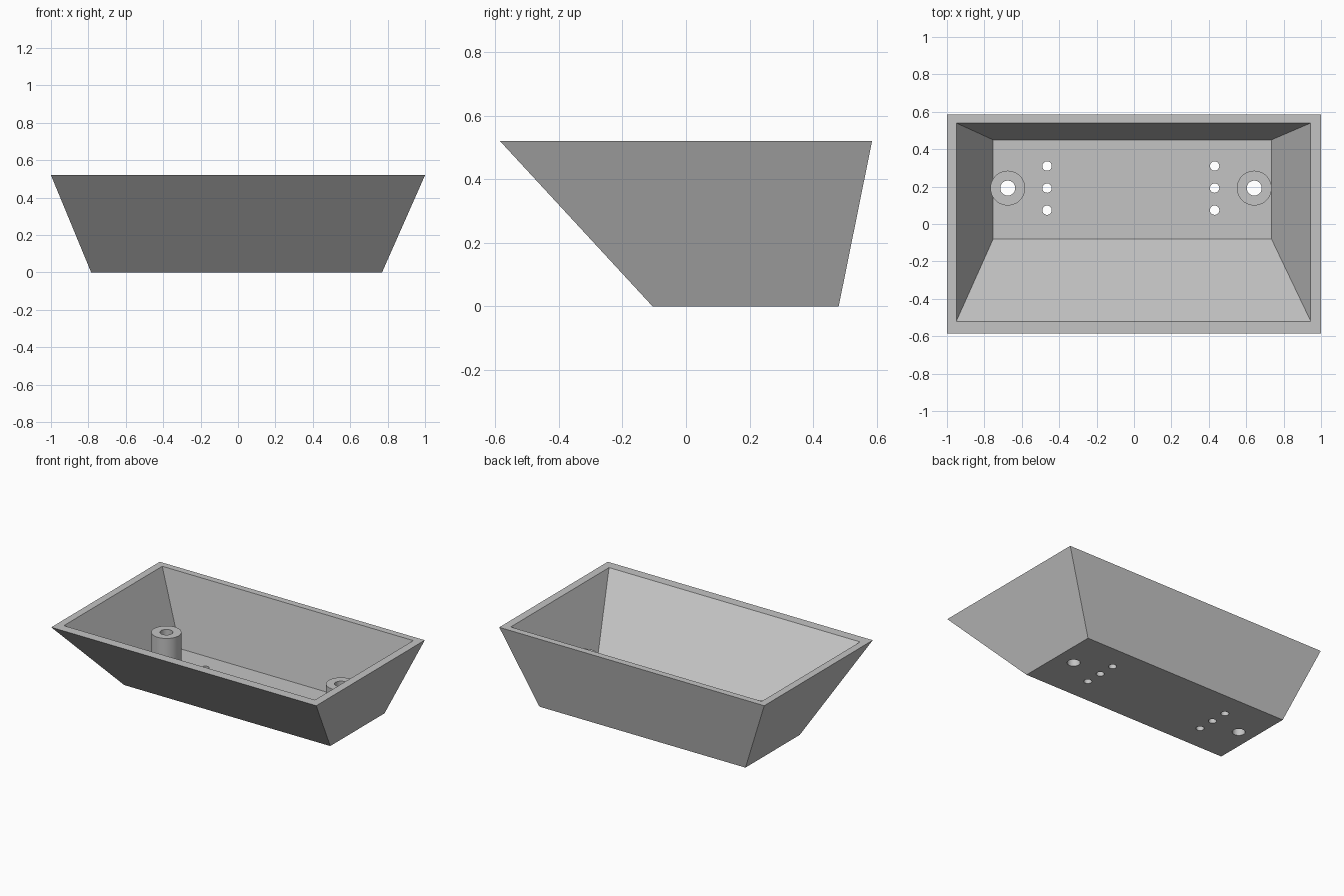
import bpy
import bmesh
import math

cube = bpy.data.objects.get("Cube")
if cube:
    bpy.data.objects.remove(cube, do_unlink=True)

grey = bpy.data.materials.new("plain grey")
grey.use_nodes = True
colour = (0.55, 0.55, 0.55, 1)
grey.diffuse_color = colour
grey.node_tree.nodes["Principled BSDF"].inputs["Base Color"].default_value = colour


def frustum(name, low, high):
    """Tapered block between two rectangles (x0, x1, y0, y1, z)."""
    bm = bmesh.new()
    rings = [[bm.verts.new(p) for p in ((x0, y0, z), (x1, y0, z), (x1, y1, z), (x0, y1, z))]
             for x0, x1, y0, y1, z in (low, high)]
    bm.faces.new(rings[0][::-1])
    bm.faces.new(rings[1])
    for i in range(4):
        j = (i + 1) % 4
        bm.faces.new((rings[0][i], rings[0][j], rings[1][j], rings[1][i]))
    mesh = bpy.data.meshes.new(name)
    bm.to_mesh(mesh)
    bm.free()
    mesh.materials.append(grey)
    obj = bpy.data.objects.new(name, mesh)
    bpy.context.collection.objects.link(obj)
    return obj


def cylinder(name, x, y, radius, z0, z1):
    bpy.ops.mesh.primitive_cylinder_add(vertices=48, radius=radius, depth=z1 - z0,
                                        location=(x, y, (z0 + z1) / 2))
    obj = bpy.context.object
    obj.name = name
    obj.data.materials.append(grey)
    return obj


def combine(target, other, operation):
    mod = target.modifiers.new(operation.lower(), "BOOLEAN")
    mod.operation = operation
    mod.solver = "EXACT"
    mod.object = other
    bpy.ops.object.select_all(action="DESELECT")
    target.select_set(True)
    bpy.context.view_layer.objects.active = target
    bpy.ops.object.modifier_apply(modifier=mod.name)
    bpy.data.objects.remove(other, do_unlink=True)


# Hollow tray with sloping walls
floor_z, rim_z = 0.045, 0.52
tray = frustum("tray", (-0.785, 0.77, -0.105, 0.48, 0), (-1, 1, -0.585, 0.585, rim_z))
# The cavity continues its wall slope a little above the rim
low, high = (-0.753, 0.735, -0.08, 0.45), (-0.95, 0.945, -0.52, 0.54)
grow = 1.1
top = [a + (b - a) * grow for a, b in zip(low, high)]
cavity = frustum("cavity", (*low, floor_z), (*top, floor_z + (rim_z - floor_z) * grow))
combine(tray, cavity, "DIFFERENCE")

# Screw posts, drilled right through the floor
row_y = 0.192
for x in (-0.675, 0.643):
    combine(tray, cylinder("post", x, row_y, 0.093, 0.02, 0.277), "UNION")
    combine(tray, cylinder("post_hole", x, row_y, 0.04, -0.1, 0.4), "DIFFERENCE")

# Two rows of small floor holes
for x in (-0.465, 0.431):
    for step in (-1, 0, 1):
        hole = cylinder("floor_hole", x, row_y + step * 0.118, 0.025, -0.1, 0.2)
        combine(tray, hole, "DIFFERENCE")

bpy.ops.object.select_all(action="DESELECT")
tray.select_set(True)
bpy.context.view_layer.objects.active = tray
bpy.ops.object.shade_smooth_by_angle(angle=math.radians(25))
